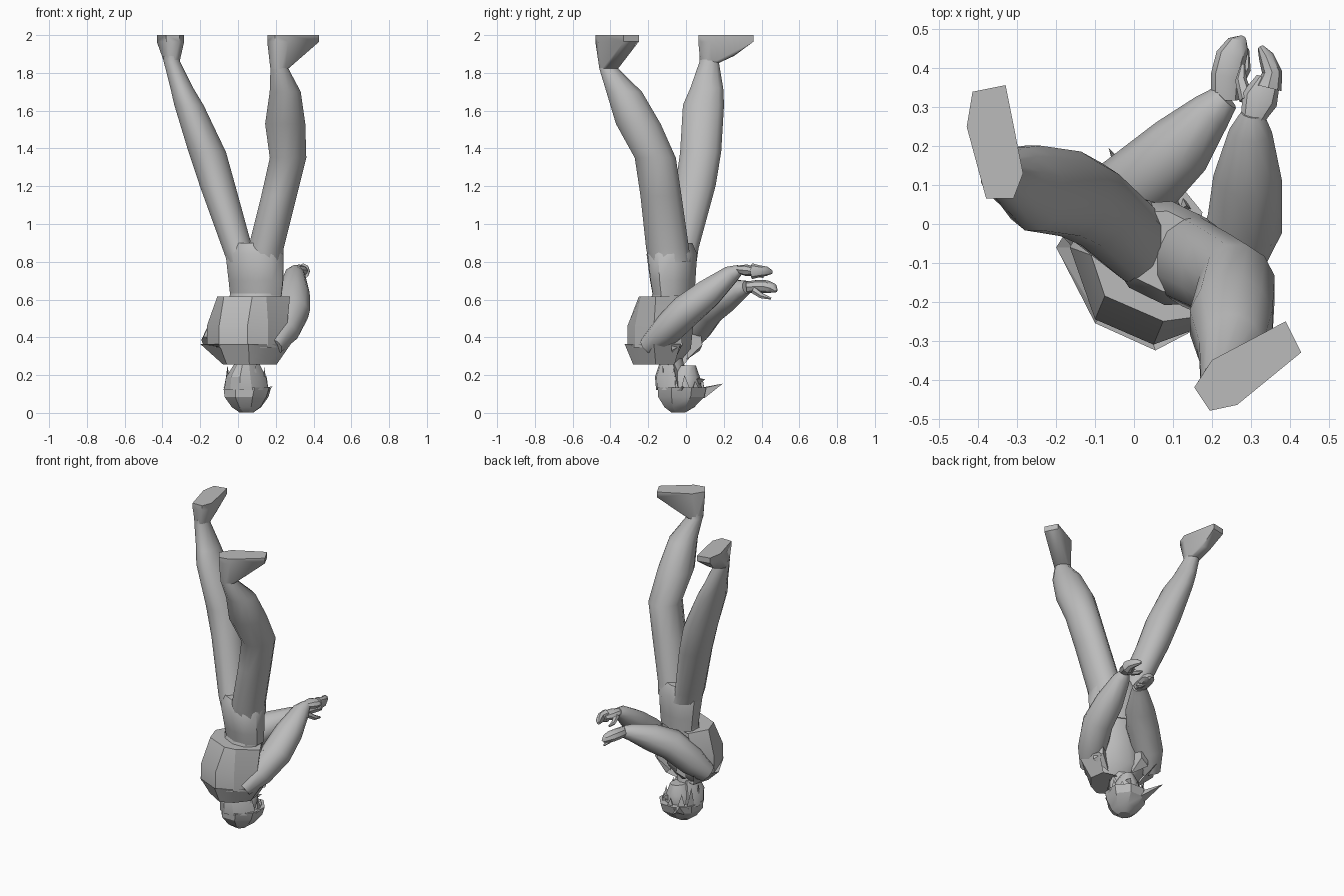
import bpy, bmesh, math
from mathutils import Vector

grey = bpy.data.materials.new("plain_grey")
grey.diffuse_color = (0.5, 0.5, 0.5, 1)
U, F = Vector((0.9, -0.44, 0)), Vector((0.44, 0.9, 0))   # body side / body forward


def finish(name, bm, angle=40):
    bmesh.ops.recalc_face_normals(bm, faces=bm.faces)
    me = bpy.data.meshes.new(name)
    bm.to_mesh(me)
    bm.free()
    me.materials.append(grey)
    ob = bpy.data.objects.new(name, me)
    bpy.context.collection.objects.link(ob)
    bpy.ops.object.select_all(action='DESELECT')
    bpy.context.view_layer.objects.active = ob
    ob.select_set(True)
    bpy.ops.object.shade_smooth_by_angle(angle=math.radians(angle))
    return ob


def loft(name, rings, closed=True, caps=True, angle=40):
    bm = bmesh.new()
    vs = [[bm.verts.new(p) for p in r] for r in rings]
    n = len(vs[0])
    for a, b in zip(vs, vs[1:]):
        for i in range(n if closed else n - 1):
            j = (i + 1) % n
            bm.faces.new((a[i], a[j], b[j], b[i]))
    if caps:
        bm.faces.new(vs[0])
        bm.faces.new(vs[-1])
    return finish(name, bm, angle)


def ring(x, y, z, a, b, n=10, start=0, sweep=360, u=U, f=F):
    c, step = Vector((x, y, z)), sweep / (n if sweep == 360 else n - 1)
    ts = [math.radians(start + i * step) for i in range(n)]
    return [c + u * a * math.cos(t) + f * b * math.sin(t) for t in ts]


def box_ring(z, x0, x1, y0, y1):
    return ring((x0 + x1) / 2, (y0 + y1) / 2, z, (x1 - x0) / 2, (y1 - y0) / 2, 12,
                15, 360, Vector((1, 0, 0)), Vector((0, 1, 0)))


def tube(name, pts, n=10, flat=1.0):
    ps = [Vector(p[:3]) for p in pts]
    rings = []
    for i, p in enumerate(ps):
        d = (ps[min(i + 1, len(ps) - 1)] - ps[max(i - 1, 0)]).normalized()
        s = d.cross(Vector((0, 0, 1))).normalized()
        t = s.cross(d)
        rings.append(ring(*p, pts[i][3], pts[i][3] * flat, n, 0, 360, s, t))
    return loft(name, rings)


def hull(name, pts, angle=30):
    bm = bmesh.new()
    for p in pts:
        bm.verts.new(p)
    bmesh.ops.convex_hull(bm, input=bm.verts)
    return finish(name, bm, angle)


# Legs, hip to ankle
loft("right_leg", [box_ring(*r) for r in (
    (0.80, 0.04, 0.24, -0.20, 0.03), (0.87, 0.05, 0.245, -0.215, 0.02),
    (1.15, 0.12, 0.315, -0.245, -0.02), (1.35, 0.165, 0.365, -0.275, -0.05),
    (1.53, 0.14, 0.36, -0.375, -0.13), (1.70, 0.165, 0.335, -0.425, -0.23),
    (1.82, 0.17, 0.27, -0.46, -0.355), (1.86, 0.17, 0.26, -0.46, -0.36))], angle=52)
loft("left_leg", [box_ring(*r) for r in (
    (0.80, -0.06, 0.12, -0.16, 0.06), (0.87, -0.085, 0.08, -0.15, 0.07),
    (1.20, -0.205, -0.01, -0.06, 0.16), (1.38, -0.265, -0.06, -0.035, 0.19),
    (1.63, -0.34, -0.18, -0.02, 0.205), (1.72, -0.36, -0.235, 0.02, 0.20),
    (1.86, -0.395, -0.305, 0.07, 0.175), (1.89, -0.395, -0.31, 0.07, 0.17))], angle=52)

# Feet, soles up, with a raised instep
for name, sole, instep, ankle in (
    ("right_foot", [(0.155, -0.42), (0.195, -0.48), (0.265, -0.465), (0.43, -0.33),
                    (0.39, -0.25), (0.2, -0.35)], [(0.30, -0.40), (0.31, -0.32)],
     (1.82, 0.17, 0.265, -0.46, -0.36)),
    ("left_foot", [(-0.38, 0.065), (-0.31, 0.065), (-0.285, 0.13), (-0.33, 0.357),
                   (-0.415, 0.34), (-0.43, 0.25)], [(-0.39, 0.255), (-0.33, 0.25)],
     (1.85, -0.39, -0.31, 0.075, 0.17))):
    hull(name, [(x, y, z) for x, y in sole for z in (1.965, 2.0)]
         + [(x, y, 1.89) for x, y in instep] + box_ring(*ankle), 45)

# Pelvis, torso and neck
loft("pelvis", [ring(*r) for r in (
    (0.095, -0.065, 0.62, 0.15, 0.105), (0.095, -0.07, 0.70, 0.158, 0.115),
    (0.088, -0.075, 0.84, 0.165, 0.13), (0.08, -0.07, 0.90, 0.13, 0.10))])
loft("torso", [ring(*r) for r in (
    (0.06, -0.13, 0.262, 0.13, 0.085), (0.05, -0.11, 0.34, 0.18, 0.13),
    (0.07, -0.10, 0.46, 0.165, 0.135), (0.095, -0.065, 0.65, 0.145, 0.10))])
loft("neck", [ring(*r) for r in (
    (0.04, -0.045, 0.17, 0.05, 0.05), (0.05, -0.08, 0.30, 0.065, 0.06))])

# Boxy open jacket: outlines run from the front left round the back to the front right
collar_top = [(-0.11, 0.08), (-0.20, -0.06), (-0.10, -0.255), (0.055, -0.325),
              (0.15, -0.275), (0.28, -0.17), (0.25, -0.03)]
collar_low = [(-0.05, -0.01), (-0.08, -0.12), (-0.06, -0.21), (0.06, -0.28),
              (0.14, -0.24), (0.205, -0.16), (0.19, -0.06)]
chest = [(-0.10, 0.06), (-0.165, -0.06), (-0.10, -0.245), (0.05, -0.31),
         (0.16, -0.27), (0.26, -0.17), (0.23, -0.03)]
hem = [(-0.04, 0.04), (-0.11, -0.08), (-0.075, -0.185), (0.075, -0.25),
       (0.15, -0.24), (0.275, -0.16), (0.20, -0.03)]


def row(outline, z):
    return [Vector((x, y, z)) for x, y in outline]


loft("jacket", [row(chest, 0.345), row(chest, 0.46), row(hem, 0.615)], False, False, 25)
bm = bmesh.new()
bm.faces.new([bm.verts.new(p) for p in row(hem, 0.615)])
finish("jacket_hem", bm)
loft("collar", [row(collar_low, 0.257), row(collar_top, 0.365), row(chest, 0.35)],
     False, False, 25)
bm = bmesh.new()
bm.faces.new([bm.verts.new(p) for p in row(collar_low, 0.257)])
finish("collar_base", bm)

# Lapels at the open front
for s in (-1, 1):
    c = Vector((0.05, -0.11, 0))
    hull("lapel", [c + U * s * a + F * b + Vector((0, 0, z)) for a, b, z in (
        (0.07, 0.09, 0.28), (0.17, 0.12, 0.33), (0.12, 0.16, 0.36),
        (0.16, 0.11, 0.58), (0.11, 0.13, 0.56))])

# Arms
tube("right_arm", [(0.18, -0.20, 0.35, 0.06), (0.235, -0.11, 0.43, 0.09),
                   (0.285, 0.0, 0.54, 0.098), (0.292, 0.12, 0.635, 0.088),
                   (0.30, 0.24, 0.735, 0.055), (0.305, 0.285, 0.76, 0.03)], flat=0.9)
tube("left_arm", [(-0.14, -0.02, 0.36, 0.065), (-0.07, 0.045, 0.45, 0.095),
                  (0.03, 0.115, 0.555, 0.1), (0.12, 0.2, 0.61, 0.088),
                  (0.2, 0.29, 0.655, 0.055), (0.235, 0.325, 0.665, 0.038)], flat=0.95)

# Hands with curled fingers and thumbs
tube("right_palm", [(0.305, 0.27, 0.76, 0.03), (0.322, 0.32, 0.755, 0.048),
                    (0.345, 0.37, 0.75, 0.032)], 8, 0.65)
tube("right_fingers", [(0.345, 0.35, 0.75, 0.035), (0.355, 0.39, 0.75, 0.026),
                       (0.34, 0.43, 0.75, 0.02), (0.325, 0.455, 0.745, 0.008)], 8, 1.2)
tube("right_thumb", [(0.29, 0.32, 0.75, 0.02), (0.275, 0.37, 0.73, 0.015),
                     (0.28, 0.41, 0.72, 0.006)], 6)
tube("left_hand", [(0.235, 0.32, 0.665, 0.036), (0.237, 0.38, 0.67, 0.04),
                   (0.25, 0.43, 0.668, 0.04), (0.268, 0.462, 0.66, 0.03),
                   (0.28, 0.478, 0.645, 0.01)], 8, 0.85)
tube("left_thumb", [(0.26, 0.36, 0.65, 0.02), (0.285, 0.4, 0.62, 0.016),
                    (0.29, 0.45, 0.605, 0.006)], 6)

# Head: face below the hair cap
loft("face", [ring(*r) for r in (
    (0.045, -0.02, 0.06, 0.07, 0.08), (0.05, -0.01, 0.13, 0.085, 0.095),
    (0.05, -0.01, 0.19, 0.078, 0.085), (0.055, 0.0, 0.25, 0.042, 0.055))])
hull("nose", [(0.085, 0.07, 0.15), (0.115, 0.055, 0.18), (0.085, 0.07, 0.185),
              (0.108, 0.1, 0.178)])
loft("hair_cap", [ring(*r, 8) for r in (
    (0.045, -0.04, 0.003, 0.04, 0.04), (0.045, -0.035, 0.03, 0.08, 0.085),
    (0.045, -0.025, 0.085, 0.117, 0.135), (0.05, -0.02, 0.135, 0.128, 0.142))], angle=25)
loft("hair_back", [ring(*r, 8, 170, 200) for r in (
    (0.045, -0.025, 0.12, 0.12, 0.138), (0.045, -0.035, 0.19, 0.105, 0.135),
    (0.05, -0.055, 0.265, 0.06, 0.09))], angle=25)

# Hair strands round the nape, temples and brow
for deg, tip, out in ((150, 0.21, 0.105), (178, 0.25, 0.115), (215, 0.25, 0.10),
                      (325, 0.25, 0.10), (5, 0.24, 0.10), (35, 0.20, 0.105),
                      (65, 0.17, 0.11), (115, 0.18, 0.11)):
    w = ring(0.045, -0.025, 0.115, 0.115, 0.127, 3, deg - 13, 26)
    t = ring(0.045, -0.03, tip, out, out + 0.01, 1, deg, 360)
    inner = ring(0.045, -0.025, 0.125, 0.085, 0.09, 1, deg, 360)
    hull("hair_strand", w + t + inner)
hull("hair_spike", [(-0.03, 0.06, 0.08), (0.03, 0.10, 0.08), (0.0, 0.06, 0.13),
                    (0.01, 0.09, 0.13), (-0.065, 0.195, 0.155)])
hull("temple_spike", [(0.13, -0.03, 0.07), (0.14, -0.08, 0.09), (0.13, 0.02, 0.12),
                      (0.10, -0.03, 0.13), (0.183, -0.02, 0.14)])
